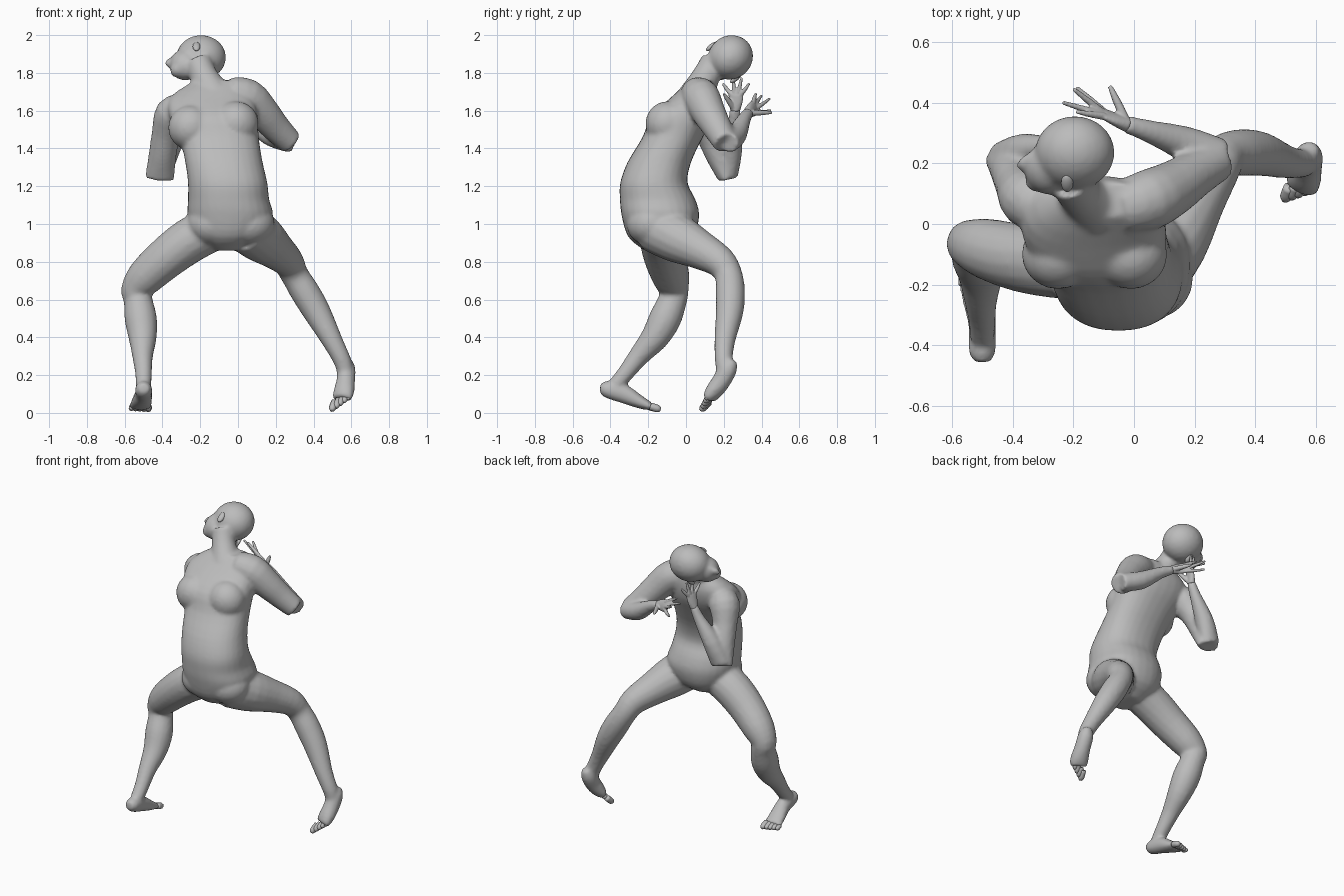
import bpy, bmesh, math
from mathutils import Vector, Matrix

cube = bpy.data.objects.get("Cube")
if cube:
    bpy.data.objects.remove(cube, do_unlink=True)

grey = bpy.data.materials.new("plain grey")
grey.use_nodes = True
colour = (0.5, 0.5, 0.5, 1)
grey.diffuse_color = colour
grey.node_tree.nodes["Principled BSDF"].inputs["Base Color"].default_value = colour

X, Y, Z = Vector((1, 0, 0)), Vector((0, 1, 0)), Vector((0, 0, 1))


def refine(pts, steps=3):
    """Smooth curve through the rings, radii included."""
    p = [Vector((*q[:4], q[-1])) for q in pts]
    out = []
    for i in range(len(p) - 1):
        a, b, c, d = p[max(i - 1, 0)], p[i], p[i + 1], p[min(i + 2, len(p) - 1)]
        for s in range(steps):
            t = s / steps
            out.append(b + (c - a) * (t / 2) + (a * 2 - b * 5 + c * 4 - d) * (t * t / 2)
                       + (b * 3 - a - c * 3 + d) * (t ** 3 / 2))
    return out + [p[-1]]


def tube(bm, pts, ref=X, axis=None, sides=16, power=1):
    """Rings of (x, y, z, radius[, radius across]) joined into a closed limb."""
    pts = refine(pts)
    rings, centres = [], [Vector(p[:3]) for p in pts]
    for i, p in enumerate(pts):
        t = axis or (centres[min(i + 1, len(pts) - 1)] - centres[max(i - 1, 0)]).normalized()
        a = (ref - t * ref.dot(t)).normalized()
        b = t.cross(a)
        ring = []
        for k in range(sides):
            c, s = math.cos(math.tau * k / sides), math.sin(math.tau * k / sides)
            c, s = (math.copysign(abs(v) ** power, v) for v in (c, s))
            ring.append(bm.verts.new(centres[i] + a * p[3] * c + b * p[4] * s))
        rings.append(ring)
    for lo, hi in zip(rings, rings[1:]):
        for k in range(sides):
            n = (k + 1) % sides
            bm.faces.new((lo[k], lo[n], hi[n], hi[k]))
    bm.faces.new(rings[0][::-1])
    bm.faces.new(rings[-1])


def ball(bm, centre, radii, frame=Matrix.Identity(3)):
    m = Matrix.Translation(centre) @ frame.to_4x4() @ Matrix.Diagonal((*radii, 1))
    bmesh.ops.create_icosphere(bm, subdivisions=3, radius=1, matrix=m)


def finish(bm, name, voxel=0, smooth=0):
    bmesh.ops.recalc_face_normals(bm, faces=bm.faces[:])
    mesh = bpy.data.meshes.new(name)
    bm.to_mesh(mesh)
    bm.free()
    mesh.materials.append(grey)
    mesh.shade_smooth()
    ob = bpy.data.objects.new(name, mesh)
    bpy.context.collection.objects.link(ob)
    if voxel:
        mod = ob.modifiers.new("blend", "REMESH")
        mod.mode, mod.voxel_size, mod.use_smooth_shade = "VOXEL", voxel, True
    if smooth:
        mod = ob.modifiers.new("soften", "SMOOTH")
        mod.factor, mod.iterations = 0.5, smooth


body = bmesh.new()

# Torso: horizontal sections from crotch to collar
tube(body, [(-.06, -.14, .86, .07, .08), (-.05, -.135, .93, .17, .17), (-.04, -.135, 1.04, .225, .205),
            (-.05, -.15, 1.13, .215, .2), (-.055, -.17, 1.22, .21, .178), (-.075, -.14, 1.33, .205, .168),
            (-.1, -.07, 1.46, .21, .16), (-.13, -.02, 1.57, .235, .165), (-.14, .04, 1.67, .22, .12),
            (-.1, .08, 1.76, .13, .06)], X, Z, 28, .88)
# Chest and hips
for x, z in ((-.25, 1.51), (-.01, 1.53)):
    ball(body, (x, -.1, z), (.12, .115, .12))
for x in (-.13, .055):
    ball(body, (x, -.18, 1.0), (.14, .135, .12))

# Upper arms and forearms, sharply folded at the elbow
tube(body, [(-.04, .055, 1.69, .088), (.05, .08, 1.67, .1), (.13, .12, 1.59, .09),
            (.2, .165, 1.51, .078), (.28, .21, 1.43, .066)], Z)
tube(body, [(.29, .225, 1.43, .055), (.17, .265, 1.47, .057), (.05, .305, 1.55, .038), (-.03, .33, 1.59, .029)], Z)
tube(body, [(-.29, .05, 1.61, .08), (-.345, .08, 1.58, .097), (-.38, .125, 1.48, .077),
            (-.4, .175, 1.36, .074, .07), (-.415, .215, 1.24, .078, .045)], X)
tube(body, [(-.42, .23, 1.255, .065, .045), (-.365, .24, 1.39, .058), (-.28, .255, 1.53, .036),
            (-.24, .26, 1.61, .028)], X)

# Legs
tube(body, [(.04, -.17, .98, .13), (.12, -.05, .925, .13), (.2, .08, .86, .103), (.265, .18, .8, .085),
            (.3, .225, .73, .074), (.355, .235, .64, .078), (.42, .23, .53, .073), (.5, .205, .38, .055),
            (.555, .2, .27, .047), (.57, .21, .2, .045)], Y)
tube(body, [(-.13, -.13, .98, .12), (-.26, -.125, .91, .12), (-.38, -.11, .82, .112), (-.49, -.08, .72, .1),
            (-.54, -.065, .65, .08), (-.53, -.07, .6, .076), (-.515, -.11, .5, .086), (-.505, -.165, .4, .075),
            (-.505, -.25, .3, .055), (-.5, -.32, .21, .045), (-.5, -.37, .15, .042)], X)

# Feet: the left on tiptoe, the right with a raised heel
tube(body, [(.58, .25, .28, .025), (.575, .225, .235, .048), (.57, .185, .165, .05),
            (.56, .145, .11, .058, .044), (.55, .122, .075, .056, .03)], Vector((.85, 0, .5)))
tube(body, [(-.5, -.455, .13, .025), (-.5, -.42, .125, .045), (-.5, -.33, .1, .046, .05),
            (-.51, -.25, .06, .056, .036), (-.52, -.185, .032, .06, .022)], X)

# Neck and head, with the crown thrown back
tube(body, [(-.13, .06, 1.68, .1), (-.18, .105, 1.78, .074), (-.21, .15, 1.85, .078)], X)
side, face = Vector((0, -.6, .8)), Vector((-1, 0, 0))
up = Vector((0, .8, .6))
turn = Matrix((side, face, up)).transposed()
skull = Vector((-.195, .235, 1.882))


def at(s, f, u):
    return skull + side * s + face * f + up * u


ball(body, skull, (.116, .132, .124), turn)
ball(body, at(0, .085, -.065), (.08, .082, .09), turn)
ball(body, at(0, .125, -.115), (.042, .04, .035), turn)
tube(body, [(*at(0, .12, .0), .014), (*at(0, .15, -.025), .018), (*at(0, .175, -.05), .02),
            (*at(0, .14, -.065), .018)], side)
finish(body, "body", .011, 7)

# Ears
for s, name in ((1, "left_ear"), (-1, "right_ear")):
    bm = bmesh.new()
    ball(bm, at(s * .106, .025, -.045), (.014, .02, .036), turn)
    finish(bm, name)


# Hands: palm, then tapering fingers fanned to their tips
def hand(name, wrist, knuckle, spread, tips, thumb):
    bm = bmesh.new()
    w, k, spread = Vector(wrist), Vector(knuckle), Vector(spread)
    tube(bm, [(*w, .026, .024), (*w.lerp(k, .5), .037, .02), (*k, .041, .014)], spread)
    for i, tip in enumerate(tips):
        base, tip = k + spread * (i - 1.5) * .02, Vector(tip)
        tube(bm, [(*base.lerp(k, .2), .013), (*base.lerp(tip, .5), .011), (*tip, .007)], spread, sides=8)
    tube(bm, [(*w, .016), (*w.lerp(Vector(thumb), .6), .014), (*thumb, .008)], spread, sides=8)
    finish(bm, name, .005, 2)


hand("left_hand", (-.02, .325, 1.588), (-.1, .362, 1.615), (0, .3, -.95),
     [(-.19, .37, 1.69), (-.235, .4, 1.68), (-.2, .445, 1.665), (-.19, .45, 1.6)], (-.08, .455, 1.59))
hand("right_hand", (-.243, .26, 1.6), (-.225, .265, 1.685), (.2, .98, 0),
     [(-.24, .195, 1.745), (-.22, .25, 1.775), (-.21, .295, 1.775), (-.2, .335, 1.745)], (-.18, .2, 1.69))


# Toes
def toes(name, centre, step, tip):
    bm = bmesh.new()
    for i in range(5):
        base = Vector(centre) + Vector(step) * (i - 2)
        r = .02 - .0015 * i
        end = base + Vector(tip) * (1 - .08 * i)
        tube(bm, [(*base, r), (*base.lerp(end, .7), r), (*end, r * .5)], X, sides=8)
    finish(bm, name)


toes("left_toes", (.552, .128, .08), (.02, .003, .011), (-.016, -.045, -.045))
toes("right_toes", (-.52, -.195, .033), (-.022, -.003, -.001), (0, .055, -.018))
